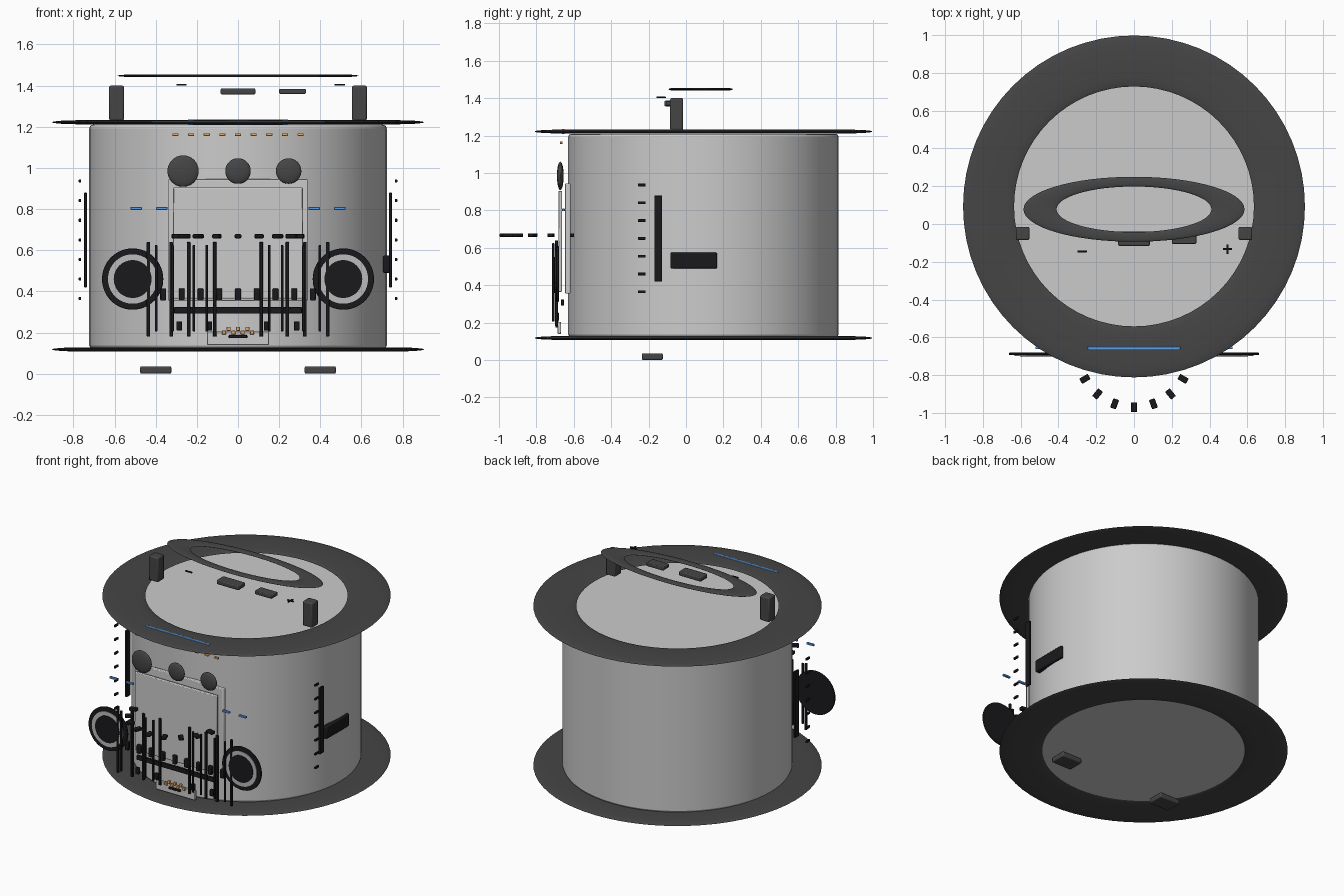
import bpy, math
from mathutils import Matrix

if "Cube" in bpy.data.objects:
    bpy.data.objects.remove(bpy.data.objects["Cube"])

def mat(name, c):
    m = bpy.data.materials.new(name)
    m.diffuse_color = (*c, 1)
    m.use_nodes = True
    m.node_tree.nodes["Principled BSDF"].inputs["Base Color"].default_value = m.diffuse_color
    return m

DARK = mat("dark_grey", (0.06, 0.06, 0.06))
BLACK = mat("black", (0.01, 0.01, 0.012))
BLUE = mat("blue", (0.1, 0.35, 0.85))
ORANGE = mat("orange", (0.8, 0.4, 0.15))
LIGHT = mat("light_grey", (0.5, 0.5, 0.5))

def finish(name, m, bevel=0, smooth=True):
    o = bpy.context.object
    o.name = name
    if m:
        o.data.materials.append(m)
    bpy.ops.object.transform_apply(location=False, rotation=True, scale=True)
    if bevel:
        b = o.modifiers.new("bevel", 'BEVEL')
        b.width, b.segments, b.limit_method = bevel, 2, 'ANGLE'
    if smooth:
        bpy.ops.object.shade_smooth_by_angle(angle=math.radians(35))
    return o

def box(name, loc, size, m=None, rot=0, bevel=None):
    bpy.ops.mesh.primitive_cube_add(size=1, location=loc, rotation=(0, 0, rot))
    bpy.context.object.scale = size
    return finish(name, m, min(size) * 0.2 if bevel is None else bevel)

def cyl(name, loc, r, depth, m=None, axis='Z', bevel=0):
    rot = (math.pi / 2, 0, 0) if axis == 'Y' else (0, 0, 0)
    bpy.ops.mesh.primitive_cylinder_add(vertices=64, radius=r, depth=depth, location=loc, rotation=rot)
    return finish(name, m, bevel)

def flat_ring(name, loc, outer, inner, thick, ysc=1):
    R, r = (outer + inner) / 2, (outer - inner) / 2
    bpy.ops.mesh.primitive_torus_add(major_radius=R, minor_radius=r, major_segments=64,
                                     minor_segments=16, location=loc)
    bpy.context.object.scale = (1, ysc, thick / (2 * r))
    return finish(name, DARK)

CY = 0.093
# drum body with flat rims
cyl("body", (0, CY, 0.665), 0.723, 1.09, None, bevel=0.018)
flat_ring("top_rim", (0, CY, 1.222), 0.905, 0.635, 0.02)
flat_ring("bottom_rim", (0, CY, 0.118), 0.905, 0.635, 0.02)

# handle ring, posts, lid buttons
flat_ring("handle_ring", (0, 0.078, 1.448), 0.585, 0.41, 0.013, 0.294)
for s in (-1, 1):
    box("handle_post", (s * 0.59, -0.05, 1.315), (0.072, 0.07, 0.17), DARK, bevel=0.008)
box("large_button", (0, -0.078, 1.372), (0.168, 0.075, 0.03), DARK)
box("small_button", (0.265, -0.07, 1.372), (0.13, 0.07, 0.024), DARK)
box("minus_bar", (-0.275, -0.145, 1.404), (0.05, 0.01, 0.008), BLACK)
box("plus_bar_x", (0.495, -0.133, 1.404), (0.05, 0.01, 0.008), BLACK)
box("plus_bar_y", (0.495, -0.133, 1.404), (0.01, 0.05, 0.008), BLACK)

# blue light strip and row of orange lights
box("light_strip", (0, -0.657, 1.222), (0.49, 0.016, 0.026), BLUE)
for i in range(9):
    box("indicator_light", (-0.304 + i * 0.076, -0.667, 1.162), (0.03, 0.015, 0.012), ORANGE)

# front dials
for x, r in ((-0.267, 0.076), (0, 0.062), (0.246, 0.062)):
    bpy.ops.mesh.primitive_uv_sphere_add(segments=32, ring_count=16, radius=r, location=(x, -0.672, 0.985))
    bpy.context.object.scale = (1, 0.018 / r, 1)
    finish("dial", DARK)

# door panel and lower tray
box("panel_frame", (0, -0.632, 0.65), (0.68, 0.028, 0.59), bevel=0.005)
box("panel_window", (0, -0.673, 0.635), (0.63, 0.02, 0.54), bevel=0.005)
box("tray", (0, -0.677, 0.172), (0.3, 0.018, 0.065), bevel=0.003)
box("tray_slot", (0, -0.692, 0.18), (0.09, 0.014, 0.014), BLACK)
for i in range(7):
    box("ember", (-0.068 + i * 0.0227, -0.69, 0.2 + 0.018 * (i % 2)), (0.02, 0.016, 0.02), ORANGE)
box("cross_bar", (0, -0.66, 0.308), (0.62, 0.016, 0.032), BLACK)

# ring of small ticks around the front panel
for i in range(18):
    a = math.radians(20 * i - 90)
    box("ring_tick", (0.3 * math.cos(a), -0.67 + 0.3 * math.sin(a), 0.668),
        (0.052, 0.032, 0.02), BLACK, a)

# grille bars and their clips
for s in (-1, 1):
    for x in (0.435, 0.325, 0.24, 0.113):
        box("grille_bar", (s * x, -0.692, 0.41), (0.017, 0.016, 0.46), BLACK)
    for x in (0.398, 0.318, 0.214, 0.152):
        box("thin_grille_bar", (s * x, -0.71, 0.415), (0.012, 0.012, 0.42), BLACK)
    box("lower_clip", (s * 0.285, -0.69, 0.232), (0.027, 0.02, 0.045), BLACK)
    box("lower_clip_inner", (s * 0.14, -0.69, 0.232), (0.027, 0.02, 0.045), BLACK)
for i in range(-4, 5):
    box("upper_clip", (i * 0.091, -0.69, 0.385), (0.028, 0.024, 0.06), BLACK)

for s in (-1, 1):
    # round speakers
    cyl("speaker_rim", (s * 0.512, -0.687, 0.46), 0.149, 0.014, BLACK, 'Y', 0.003)
    cyl("speaker_ring", (s * 0.512, -0.690, 0.46), 0.12, 0.016, LIGHT, 'Y')
    cyl("speaker_cone", (s * 0.512, -0.693, 0.46), 0.092, 0.018, BLACK, 'Y')
    # blue side marks
    for x in (0.37, 0.495):
        box("blue_mark", (s * x, -0.655, 0.803), (0.055, 0.015, 0.013), BLUE)
    # side slider with scale ticks
    box("side_slider", (s * 0.741, -0.148, 0.65), (0.014, 0.042, 0.46), BLACK)
    for i in range(7):
        box("scale_tick", (s * 0.768, -0.236, 0.365 + i * 0.0952), (0.012, 0.04, 0.015), BLACK)
    # feet
    box("foot", (s * 0.4, -0.18, 0.018), (0.152, 0.112, 0.036), DARK)

# grip on the right side only
box("side_grip", (0.722, 0.041, 0.532), (0.034, 0.25, 0.085), BLACK)
